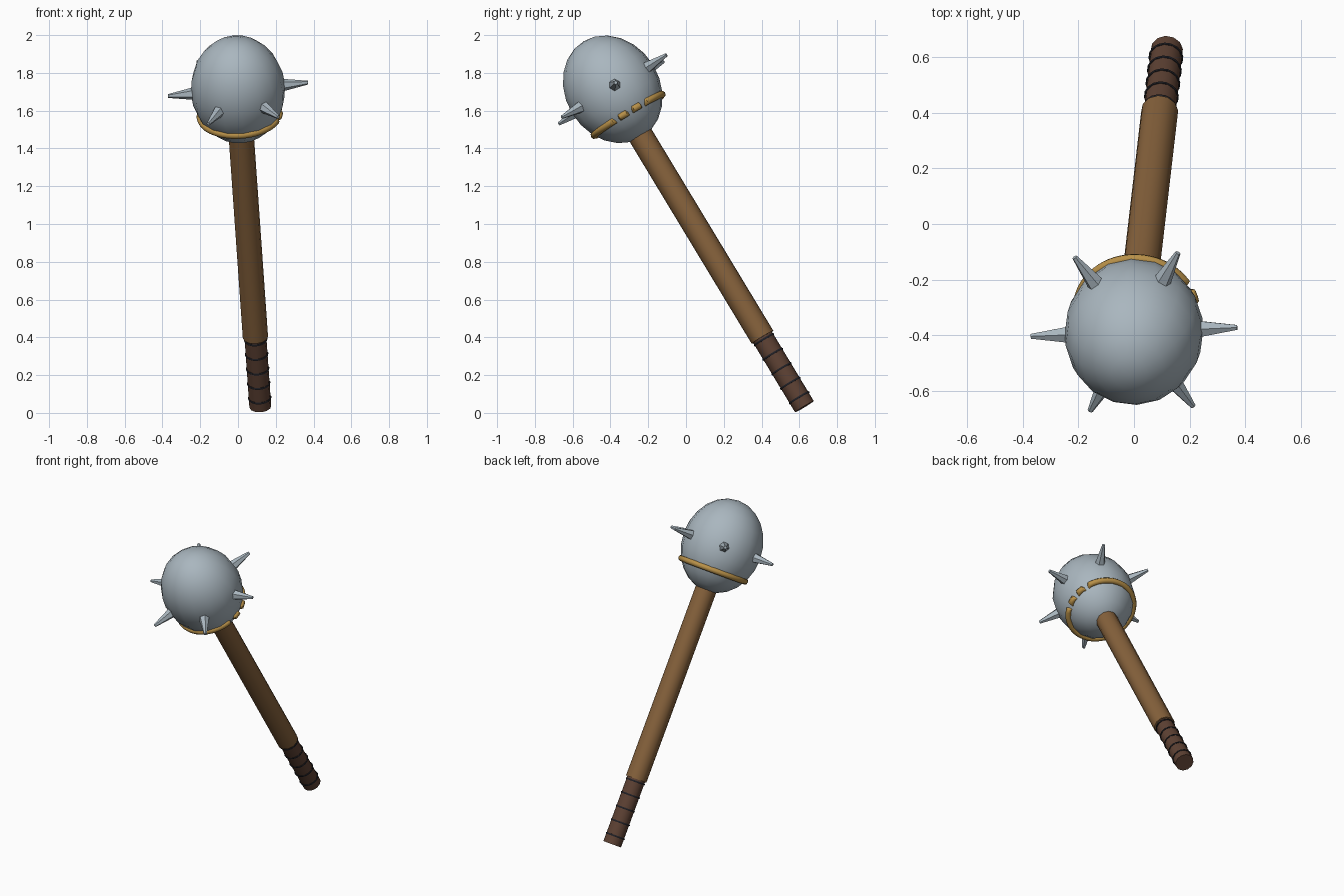
import bpy, bmesh, math
from mathutils import Vector, Matrix

if "Cube" in bpy.data.objects:
    bpy.data.objects.remove(bpy.data.objects["Cube"])

# Local frame: w runs from the grip end up the shaft, u points along one spike
BASE = Vector((0.118, 0.627, 0.033))
HEAD = Vector((0.0, -0.388, 1.713))
w = (HEAD - BASE).normalized()
u = Vector((0.994, 0.04, 0.10))
u = (u - w * u.dot(w)).normalized()
v = w.cross(u)
ROT = Matrix((u, v, w)).transposed().to_4x4()
FRAME = Matrix.Translation(BASE) @ ROT
HEAD_T = (HEAD - BASE).length


def material(name, rgb):
    m = bpy.data.materials.new(name)
    m.diffuse_color = (*rgb, 1)
    m.use_nodes = True
    m.node_tree.nodes["Principled BSDF"].inputs["Base Color"].default_value = m.diffuse_color
    return m


steel = material("steel", (0.40, 0.47, 0.52))
wood = material("brown wood", (0.24, 0.122, 0.045))
leather = material("dark leather", (0.112, 0.054, 0.034))
black = material("black cord", (0.015, 0.015, 0.02))
gold = material("gold", (0.48, 0.28, 0.065))


def finish(name, bm, mat, matrix=FRAME, angle=40):
    bmesh.ops.recalc_face_normals(bm, faces=bm.faces[:])
    me = bpy.data.meshes.new(name)
    bm.to_mesh(me)
    bm.free()
    me.transform(matrix)
    me.materials.append(mat)
    ob = bpy.data.objects.new(name, me)
    bpy.context.collection.objects.link(ob)
    bpy.ops.object.select_all(action='DESELECT')
    ob.select_set(True)
    bpy.context.view_layer.objects.active = ob
    bpy.ops.object.shade_smooth_by_angle(angle=math.radians(angle))
    return ob


def rod(name, t0, t1, r0, r1, sides, mat, turn=Matrix()):
    """Tapered rod along the local axis between heights t0 and t1."""
    bm = bmesh.new()
    bmesh.ops.create_cone(bm, cap_ends=True, segments=sides, radius1=r0, radius2=r1,
                          depth=t1 - t0, matrix=Matrix.Translation((0, 0, (t0 + t1) / 2)))
    return finish(name, bm, mat, FRAME @ turn)


def ring(name, t, radius, tube, steps, sides, mat):
    """Ring around the shaft axis; radius is a function of the angle."""
    bm = bmesh.new()
    loops = []
    for i in range(steps):
        a = math.tau * i / steps
        loop = []
        for j in range(sides):
            b = math.tau * j / sides
            r = radius(a) + tube * math.cos(b)
            loop.append(bm.verts.new((r * math.cos(a), r * math.sin(a), t + tube * math.sin(b))))
        loops.append(loop)
    for i in range(steps):
        p, q = loops[i], loops[(i + 1) % steps]
        for j in range(sides):
            k = (j + 1) % sides
            bm.faces.new((p[j], q[j], q[k], p[k]))
    return finish(name, bm, mat, angle=60)


# Shaft and grip
rod("shaft", 0.43, HEAD_T - 0.15, 0.067, 0.067, 12, wood)
rod("grip", 0.0, 0.45, 0.058, 0.058, 12, leather)

# Cord wraps on the grip
for i in range(5):
    ring(f"grip_cord_{i + 1}", 0.055 + 0.09 * i, lambda a: 0.057, 0.006, 16, 6, black)

# Egg-shaped head
bm = bmesh.new()
bmesh.ops.create_uvsphere(bm, u_segments=16, v_segments=12, radius=1)
bmesh.ops.scale(bm, vec=(0.251, 0.251, 0.298), verts=bm.verts[:])
finish("head", bm, steel, FRAME @ Matrix.Translation((0, 0, HEAD_T)))


# Gold collar, sinking into the head at three notches on one side
def collar_radius(a):
    off = min(abs((a - math.radians(d) + math.pi) % math.tau - math.pi) for d in (-22.5, 0, 22.5))
    return 0.17 if off < 0.02 else 0.21


ring("collar", HEAD_T - 0.158, collar_radius, 0.019, 64, 8, gold)

# Six blunt spikes around the middle of the head
for i in range(6):
    turn = (Matrix.Translation((0, 0, HEAD_T)) @ Matrix.Rotation(math.radians(60 * i), 4, 'Z')
            @ Matrix.Rotation(math.pi / 2, 4, 'Y'))
    rod(f"spike_{i + 1}", 0.215, 0.373, 0.037, 0.010, 6, steel, turn)
